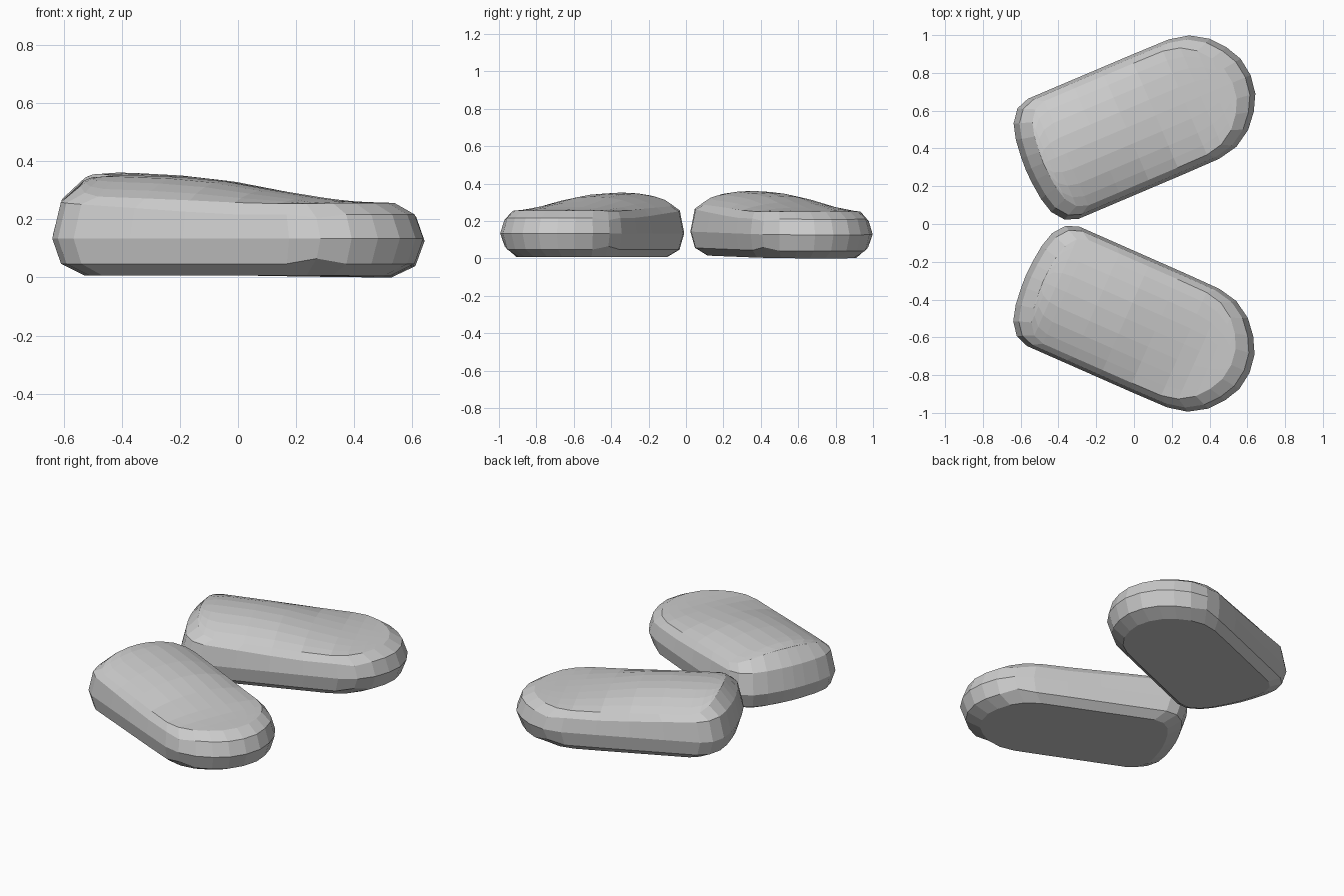
import bpy, bmesh, math

if "Cube" in bpy.data.objects:
    bpy.data.objects.remove(bpy.data.objects["Cube"])

# Half of the plan outline (length, half width), from rounded front to squarer back
HALF = [(.675, 0), (.66, .1), (.615, .185), (.55, .262), (.458, .32), (.35, .343),
        (.15, .345), (-.05, .345), (-.25, .345), (-.46, .345), (-.53, .32),
        (-.58, .255), (-.603, .17), (-.614, .07), (-.617, 0)]
OUTLINE = HALF + [(u, -v) for u, v in HALF[-2:0:-1]]
CROWN = [(-.62, .335), (-.45, .35), (-.3, .349), (-.1, .337), (.05, .315),
         (.2, .285), (.4, .26), (.7, .25)]


def crown(u):
    """Centre-line height along the length."""
    for (a, za), (b, zb) in zip(CROWN, CROWN[1:]):
        if u <= b:
            return za + (zb - za) * max(0, (u - a) / (b - a))
    return CROWN[-1][1]


def inset(end, side):
    return [(u * (1 - end / .64), v * (1 - side / .345)) for u, v in OUTLINE]


def dome(u, v):
    edge = .25 + .025 * max(0, min(1, (.2 - u) / .7))
    return edge + (crown(u) - edge) * (1 - min(1, abs(v) / .31) ** 2.2)


def back(u):
    return max(0, min(1, (.1 - u) / .7))


def pad(name, loc, angle, side, pitch):
    bm = bmesh.new()
    # sole edge, lower chamfer, widest line and upper crease
    rings = [[(u, v, .005) for u, v in inset(.11, .065)],
             [(u, v, .045) for u, v in inset(.03, .018)],
             [(u, v, .132) for u, v in OUTLINE],
             [(u, v, .215 + .045 * back(u)) for u, v in inset(.03, .016)]]
    # domed top: rim narrowed step by step onto the centre line
    rim = inset(.1, .045)
    for s in (1, .82, .58, .3, 0):
        rings.append([(u, v * s, dome(u, v * s)) for u, v in rim])
    # slight pinch of the creases at the front corners
    for k, dz in ((1, .018), (3, -.012)):
        for i, (u, v, z) in enumerate(rings[k]):
            if abs(OUTLINE[i][0] - .458) < .01:
                rings[k][i] = (u, v, z + dz)
    vr = [[bm.verts.new((u, v * side, z)) for u, v, z in r] for r in rings]
    n = len(OUTLINE)
    bm.faces.new(vr[0][::-1])
    for a, b in zip(vr, vr[1:]):
        for i in range(n):
            j = (i + 1) % n
            bm.faces.new((a[i], a[j], b[j], b[i]))
    bmesh.ops.remove_doubles(bm, verts=bm.verts, dist=1e-4)
    bmesh.ops.recalc_face_normals(bm, faces=bm.faces)
    me = bpy.data.meshes.new(name)
    bm.to_mesh(me)
    bm.free()
    ob = bpy.data.objects.new(name, me)
    ob.location = loc
    ob.rotation_euler = (0, pitch, math.radians(angle))
    bpy.context.collection.objects.link(ob)


# The two splayed pads, one slightly tilted
pad("left_pad", (-.006, .524, .004), 23, 1, .016)
pad("right_pad", (-.006, -.516, .002), -23.8, -1, 0)
